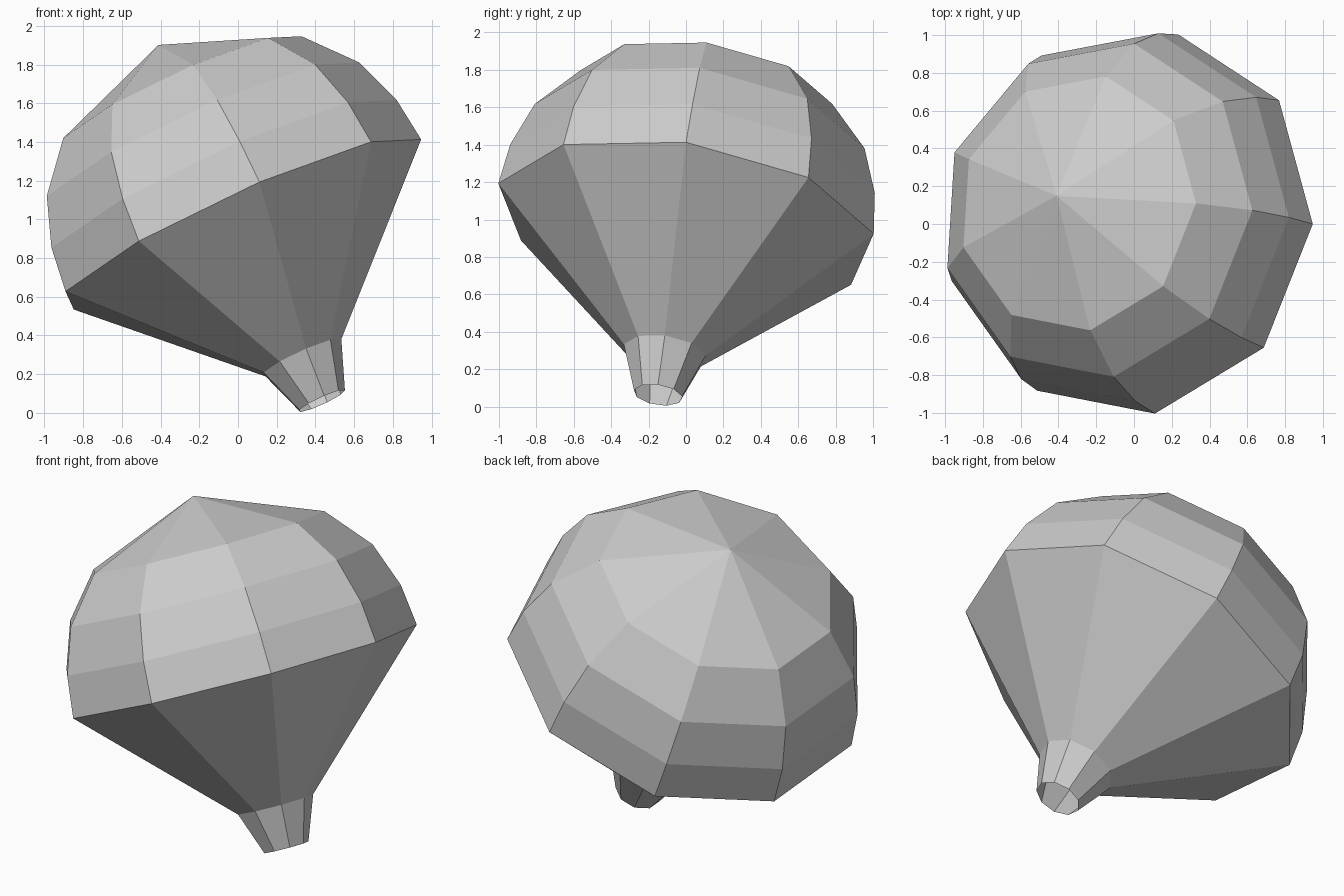
import bpy
import bmesh
from math import cos, sin, tau
from mathutils import Matrix, Vector

if "Cube" in bpy.data.objects:
    bpy.data.objects.remove(bpy.data.objects["Cube"], do_unlink=True)

SIDES = 9

# One plain grey for the whole balloon
grey = bpy.data.materials.new("plain grey")
grey.use_nodes = True
grey.diffuse_color = (0.6, 0.6, 0.6, 1)
grey.node_tree.nodes["Principled BSDF"].inputs["Base Color"].default_value = (0.6, 0.6, 0.6, 1)

# Leaning frame: the balloon axis tips towards -x and slightly back
axis = Vector((-0.412, 0.146, 0.899)).normalized()
across = Vector((0, 1, 0)).cross(axis).normalized()
side = axis.cross(across)
lean = Matrix((across, side, axis)).transposed().to_4x4()
lean.translation = (0.01, 0, 0.984)


def lathe(name, profile):
    """Faceted surface of revolution from (radius, height) points, open at rings."""
    bm = bmesh.new()
    rings = []
    for radius, height in profile:
        if radius == 0:
            rings.append([bm.verts.new((0, 0, height))] * SIDES)
        else:
            angles = [tau * i / SIDES for i in range(SIDES)]
            rings.append([bm.verts.new((radius * cos(a), radius * sin(a), height)) for a in angles])
    for low, high in zip(rings, rings[1:]):
        for i in range(SIDES):
            j = (i + 1) % SIDES
            corners = [low[i], low[j], high[j], high[i]]
            bm.faces.new(list(dict.fromkeys(corners)))
    mesh = bpy.data.meshes.new(name)
    bm.to_mesh(mesh)
    bm.free()
    mesh.materials.append(grey)
    obj = bpy.data.objects.new(name, mesh)
    obj.matrix_world = lean
    bpy.context.collection.objects.link(obj)
    return obj


# Domed top
lathe("balloon_dome", [(1.03, 0), (1.0, 0.24), (0.905, 0.5), (0.69, 0.75), (0, 1.02)])

# Tapered lower half
lathe("balloon_cone", [(0.225, -0.775), (1.03, 0)])

# Open neck
lathe("balloon_neck", [(0.132, -1.025), (0.225, -0.775)])
